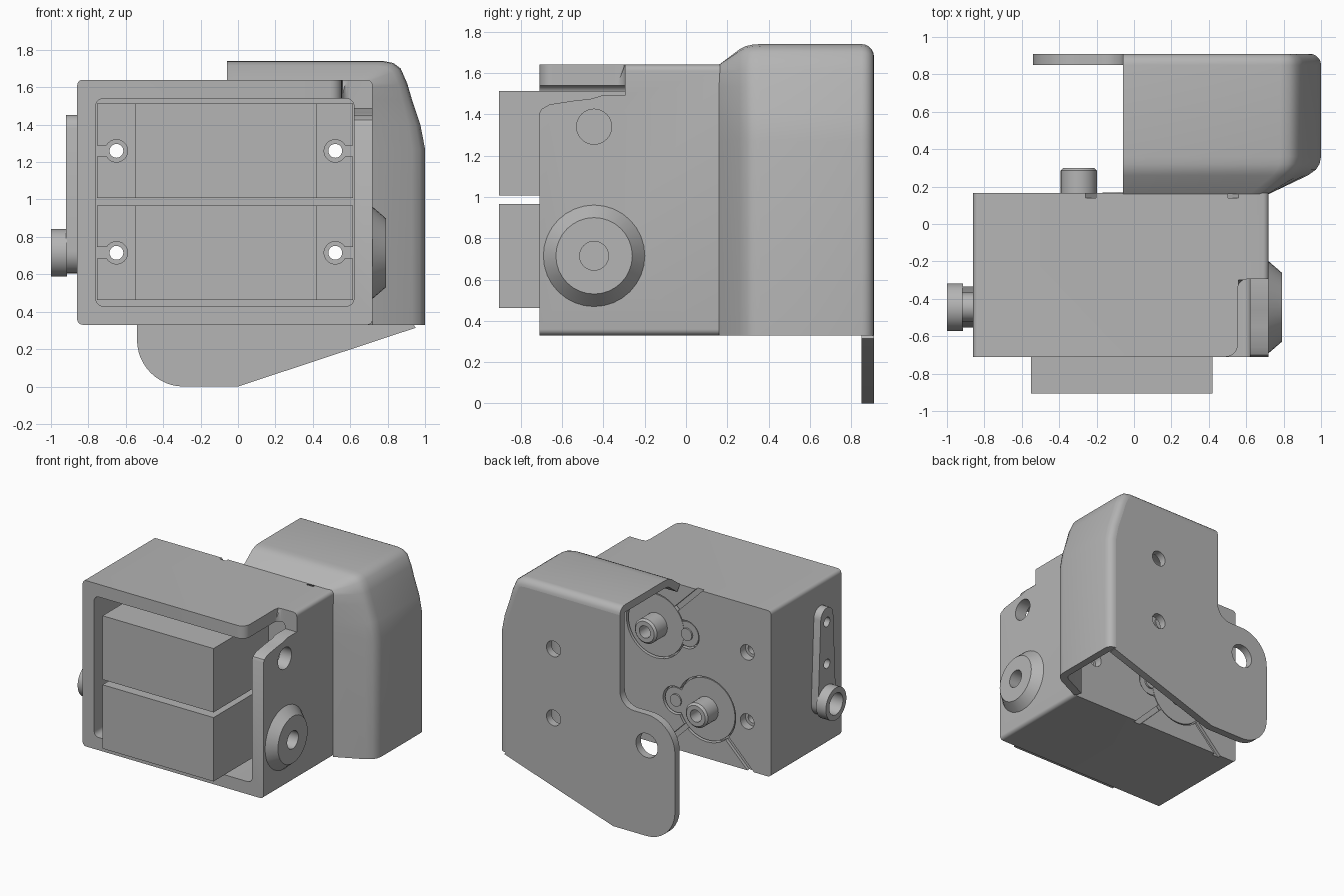
import bpy, bmesh
from math import sin, cos, pi, radians, hypot
from mathutils import Vector

cube = bpy.data.objects.get("Cube")
if cube:
    bpy.data.objects.remove(cube, do_unlink=True)

grey = bpy.data.materials.new("plain_grey")
grey.use_nodes = True
COLOUR = (0.46, 0.46, 0.46, 1)
grey.diffuse_color = COLOUR
grey.node_tree.nodes["Principled BSDF"].inputs["Base Color"].default_value = COLOUR


def finish(name, bm):
    mesh = bpy.data.meshes.new(name)
    bm.to_mesh(mesh)
    bm.free()
    mesh.materials.append(grey)
    ob = bpy.data.objects.new(name, mesh)
    bpy.context.collection.objects.link(ob)
    return ob


def arc(cx, cy, r, a0, a1, n=8):
    angles = [radians(a0 + (a1 - a0) * i / n) for i in range(n + 1)]
    return [(cx + r * cos(a), cy + r * sin(a)) for a in angles]


def circle(cx, cy, r, n=32):
    return arc(cx, cy, r, 0, 360, n)[:-1]


def rect(x0, x1, y0, y1, r=0):
    if not r:
        return [(x0, y0), (x1, y0), (x1, y1), (x0, y1)]
    corners = [(x1 - r, y1 - r), (x0 + r, y1 - r), (x0 + r, y0 + r), (x1 - r, y0 + r)]
    return [p for i, c in enumerate(corners) for p in arc(*c, r, 90 * i, 90 * i + 90, 5)]


def prism(name, pts, axis, a, b, end=None):
    """Extrude an outline along an axis; a second outline tapers the far end."""
    place = {"x": lambda u, v, w: (w, u, v),
             "y": lambda u, v, w: (u, w, v),
             "z": lambda u, v, w: (u, v, w)}[axis]
    bm = bmesh.new()
    near = [bm.verts.new(place(*p, a)) for p in pts]
    far = [bm.verts.new(place(*p, b)) for p in (end or pts)]
    bm.faces.new(near)
    bm.faces.new(far)
    for i in range(len(pts)):
        j = (i + 1) % len(pts)
        bm.faces.new((near[i], near[j], far[j], far[i]))
    bmesh.ops.recalc_face_normals(bm, faces=bm.faces)
    return finish(name, bm)


def apply_modifier(ob, kind, **settings):
    mod = ob.modifiers.new(kind, kind)
    for key, value in settings.items():
        setattr(mod, key, value)
    bpy.context.view_layer.objects.active = ob
    bpy.ops.object.modifier_apply(modifier=mod.name)


def cut(ob, *prism_args):
    tool = prism("cutter", *prism_args)
    tool.hide_render = True
    apply_modifier(ob, "BOOLEAN", operation="DIFFERENCE", solver="EXACT", object=tool)
    bpy.data.objects.remove(tool, do_unlink=True)


BACK = 0.165
PIVOT_Y, LOW_Z, HIGH_Z = -0.445, 0.715, 1.26
SCREW_X = (-0.65, 0.52)
# height, output shaft x, direction of the gear lobe, side the cable grooves run to
SERVOS = [("lower", LOW_Z, -0.295, 1, -1), ("upper", HIGH_Z, 0.15, -1, 1)]

# Housing: open-fronted box
housing = prism("housing", rect(-0.86, 0.72, 0.33, 1.64, 0.03), "y", -0.71, BACK)
cut(housing, rect(-0.76, 0.62, 0.43, 1.54, 0.04), "y", -0.9, -0.12)

# Corner relief through the top wall and the side wall
top_relief = ([(0.49, -0.8), (0.49, -0.712)] + arc(0.49, -0.645, 0.065, -90, 0, 6)
              + arc(0.605, -0.345, 0.05, 180, 90, 6) + [(0.9, -0.295), (0.9, -0.8)])
cut(housing, top_relief, "z", 1.49, 1.8)
side_relief = ([(-0.8, 1.4), (-0.712, 1.4), (-0.7, 1.425), (-0.66, 1.448), (-0.55, 1.465),
                (-0.46, 1.475), (-0.41, 1.49), (-0.36, 1.525), (-0.32, 1.575),
                (-0.3, 1.63), (-0.298, 1.8), (-0.8, 1.8)])
cut(housing, side_relief, "x", 0.56, 0.9)
cut(housing, circle(PIVOT_Y, 1.34, 0.085), "x", 0.5, 0.9)
cut(housing, circle(PIVOT_Y, LOW_Z, 0.07), "x", 0.5, 0.9)

# Servos with recesses, cable grooves and screw holes
for label, z, sx, lobe, groove in SERVOS:
    cut(housing, circle(sx, z, 0.255, 40), "y", 0.12, 0.3)
    cut(housing, circle(sx + lobe * 0.27, z, 0.11), "y", 0.12, 0.3)
    for side in (-1, 1):
        outline = [(sx + side * (d + o), z + groove * (d - o))
                   for d, o in ((0.17, -0.014), (0.17, 0.014), (0.5, 0.014), (0.5, -0.014))]
        cut(housing, outline, "y", 0.14, 0.3)
    for x in SCREW_X:
        cut(housing, circle(x, z, 0.037, 20), "y", -0.3, 0.3)
        cut(housing, circle(x, z, 0.06, 24), "y", 0.1, 0.3)

    prism(label + "_servo_case", rect(-0.55, 0.42, z - 0.252, z + 0.252), "y", -0.905, 0.02)
    flange = prism(label + "_servo_flange", rect(-0.755, 0.615, z - 0.252, z + 0.252),
                   "y", -0.22, -0.122)
    for x, out in zip(SCREW_X, (-1, 1)):
        cut(flange, circle(x, z, 0.06, 24), "y", -0.4, 0)
        cut(flange, rect(*sorted((x, x + out * 0.2)), z - 0.03, z + 0.03), "y", -0.4, 0)
    prism(label + "_gear_case", circle(sx, z, 0.243, 40), "y", 0, 0.157)
    prism(label + "_gear_lobe", circle(sx + lobe * 0.27, z, 0.098), "y", 0, 0.155)
    prism(label + "_gear_cap", circle(sx + lobe * 0.27, z, 0.048, 24), "y", 0.1, 0.168)
    shaft = prism(label + "_output_shaft", circle(sx, z, 0.097), "y", 0.1, 0.285)
    tip = prism(label + "_shaft_tip", circle(sx, z, 0.097), "y", 0.285, 0.3,
                circle(sx, z, 0.082))
    for part in (shaft, tip):
        cut(part, circle(sx, z, 0.048, 24), "y", 0.18, 0.4)

# Conical pivot boss on the left side
boss = prism("pivot_boss", circle(PIVOT_Y, LOW_Z, 0.25), "x", 0.715, 0.79,
             circle(PIVOT_Y, LOW_Z, 0.185))
cut(boss, circle(PIVOT_Y, LOW_Z, 0.07), "x", 0.5, 0.9)

# Tapered horn arm with its hub on the right side
arm = prism("horn_arm", arc(PIVOT_Y, 1.375, 0.078, 5, 175, 12)
            + arc(PIVOT_Y, LOW_Z, 0.11, 175, 365, 16), "x", -0.92, -0.855)
hub = prism("horn_hub", circle(PIVOT_Y, LOW_Z, 0.128), "x", -1, -0.915)
for z, r in ((1.34, 0.037), (1.01, 0.037), (LOW_Z, 0.085)):
    cut(arm, circle(PIVOT_Y, z, r, 24), "x", -1.1, -0.8)
cut(hub, circle(PIVOT_Y, LOW_Z, 0.085, 24), "x", -1.1, -0.8)

# Bracket shell: lofted from the housing edge to the rounded outer profile
outer = [(-0.06, 1.74), (0.78, 1.74), (0.83, 1.73), (0.87, 1.7), (0.905, 1.62),
         (0.93, 1.535), (0.975, 1.4), (1, 1.27), (1, 0.33)]
root = [(-0.06, 1.64), (0.62, 1.64), (0.67, 1.64), (0.7, 1.63), (0.715, 1.6)]
root += [(0.72, z) for x, z in outer[5:]]


def inset(d):
    result = []
    for i, (x, z) in enumerate(outer):
        (x0, z0), (x1, z1) = outer[max(i - 1, 0)], outer[min(i + 1, len(outer) - 1)]
        length = hypot(x1 - x0, z1 - z0)
        result.append((x + d * (z1 - z0) / length, z - d * (x1 - x0) / length))
    return result


rows = []
for y, t in ((0.16, 0), (0.26, 0.75), (0.29, 0.9), (0.32, 0.97), (0.36, 1)):
    rows.append((y, [Vector(a).lerp(Vector(b), t) for a, b in zip(root, outer)]))
for step in range(6):
    a = step * pi / 10
    rows.append((0.85 + 0.06 * sin(a), inset(0.06 * (1 - cos(a)))))
bm = bmesh.new()
grid = [[bm.verts.new((x, y, z)) for x, z in pts] for y, pts in rows]
for near, far in zip(grid, grid[1:]):
    for i in range(len(near) - 1):
        bm.faces.new((near[i], near[i + 1], far[i + 1], far[i]))
shell = finish("bracket_shell", bm)
apply_modifier(shell, "SOLIDIFY", thickness=0.06, offset=-1)

# Bracket back plate with the pivot lobe
plate_outline = (inset(0.06) + [(0.95, 0.314), (0, 0)] + arc(-0.29, 0.25, 0.25, 270, 180, 12)
                 + arc(-0.295, LOW_Z, 0.245, 180, 90, 12) + arc(-0.18, 1.08, 0.12, -90, 0, 8))
plate = prism("bracket_plate", plate_outline, "y", 0.85, 0.91)
cut(plate, circle(-0.295, LOW_Z, 0.095), "y", 0.7, 1)
for z in (LOW_Z, HIGH_Z):
    cut(plate, circle(0.52, z, 0.062, 24), "y", 0.7, 1)

# Smooth the curved walls and keep the edges crisp
bpy.ops.object.select_all(action="DESELECT")
for ob in bpy.context.collection.objects:
    if ob.type == "MESH" and grey.name in ob.data.materials:
        ob.select_set(True)
        bpy.context.view_layer.objects.active = ob
bpy.ops.object.shade_smooth_by_angle(angle=radians(30))
